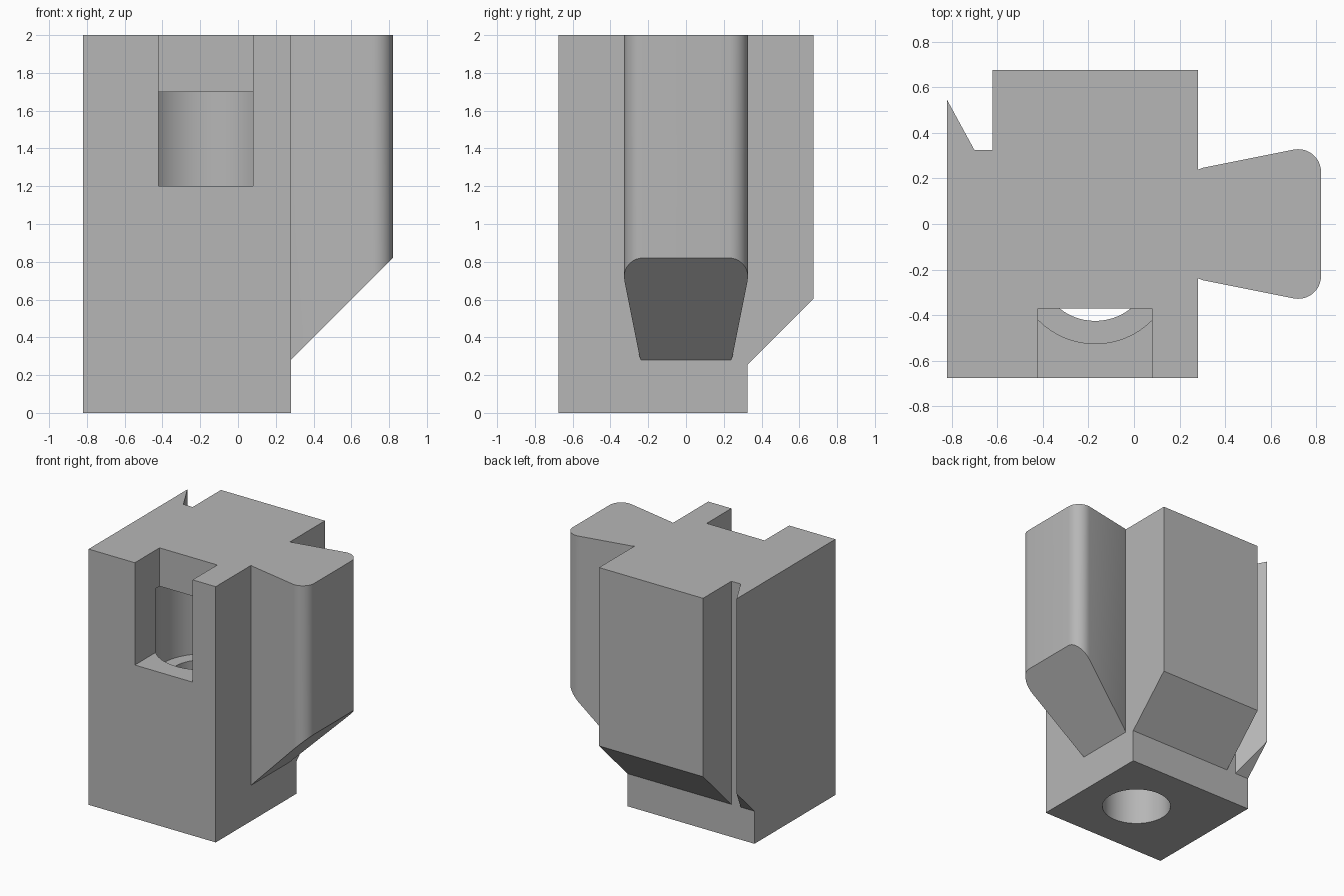
import bpy, bmesh
from math import sin, cos, pi, radians

default = bpy.data.objects.get("Cube")
if default:
    bpy.data.objects.remove(default, do_unlink=True)

grey = bpy.data.materials.new("plain grey")
grey.use_nodes = True
grey.diffuse_color = (0.47, 0.47, 0.47, 1)
grey.node_tree.nodes["Principled BSDF"].inputs["Base Color"].default_value = grey.diffuse_color

TOP = 2.0


def prism(name, outline, bottom, top=TOP):
    """Upright prism; bottom(x, y) gives the height of its underside."""
    bm = bmesh.new()
    low = [bm.verts.new((x, y, bottom(x, y))) for x, y in outline]
    high = [bm.verts.new((x, y, top)) for x, y in outline]
    bm.faces.new(low[::-1])
    bm.faces.new(high)
    n = len(outline)
    for i in range(n):
        j = (i + 1) % n
        bm.faces.new((low[i], low[j], high[j], high[i]))
    bmesh.ops.recalc_face_normals(bm, faces=bm.faces)
    mesh = bpy.data.meshes.new(name)
    bm.to_mesh(mesh)
    bm.free()
    mesh.materials.append(grey)
    obj = bpy.data.objects.new(name, mesh)
    bpy.context.collection.objects.link(obj)
    return obj


def rect(x0, x1, y0, y1):
    return [(x0, y0), (x1, y0), (x1, y1), (x0, y1)]


def circle(x, y, r, n=64):
    return [(x + r * cos(2 * pi * i / n), y + r * sin(2 * pi * i / n)) for i in range(n)]


def combine(target, other, operation):
    mod = target.modifiers.new(operation, 'BOOLEAN')
    mod.operation = operation
    mod.solver = 'EXACT'
    mod.object = other
    bpy.context.view_layer.objects.active = target
    bpy.ops.object.modifier_apply(modifier=mod.name)
    bpy.data.objects.remove(other, do_unlink=True)


# Main block
body = prism("connector_block", rect(-0.82, 0.28, -0.675, 0.325), lambda x, y: 0)

# Back rail and thin side fin, both with a 45 degree underside
back_slope = lambda x, y: y - 0.07
rail = prism("back_rail", rect(-0.62, 0.28, 0.2, 0.675), back_slope)
fin = prism("left_fin", [(-0.82, 0.2), (-0.7, 0.2), (-0.7, 0.325), (-0.82, 0.545)], back_slope)

# Dovetail tongue with rounded outer corners
arc = [radians(101 * i / 10) for i in range(11)]
half = [(0.72 + 0.1 * cos(a), 0.228 + 0.1 * sin(a)) for a in arc]
half += [(0.3, 0.246), (0.28, 0.238), (0.2, 0.238)]
tongue = prism("dovetail_tongue", half + [(x, -y) for x, y in reversed(half)], lambda x, y: x)

for part in (rail, fin, tongue):
    combine(body, part, 'UNION')

# Front slot, round pocket for the screw head, and the shank hole below
CX, CY = -0.17, -0.175
cutters = [
    prism("slot_cutter", rect(CX - 0.25, CX + 0.25, -0.9, -0.37), lambda x, y: 1.2, 2.2),
    prism("pocket_cutter", circle(CX, CY, 0.35), lambda x, y: 1.0, 1.7),
    prism("hole_cutter", circle(CX, CY, 0.25), lambda x, y: -0.2, 1.1),
]
for cutter in cutters:
    cutter.hide_render = True
    combine(body, cutter, 'DIFFERENCE')

bpy.ops.object.select_all(action='DESELECT')
body.select_set(True)
bpy.context.view_layer.objects.active = body
bpy.ops.object.shade_smooth_by_angle(angle=radians(25))
